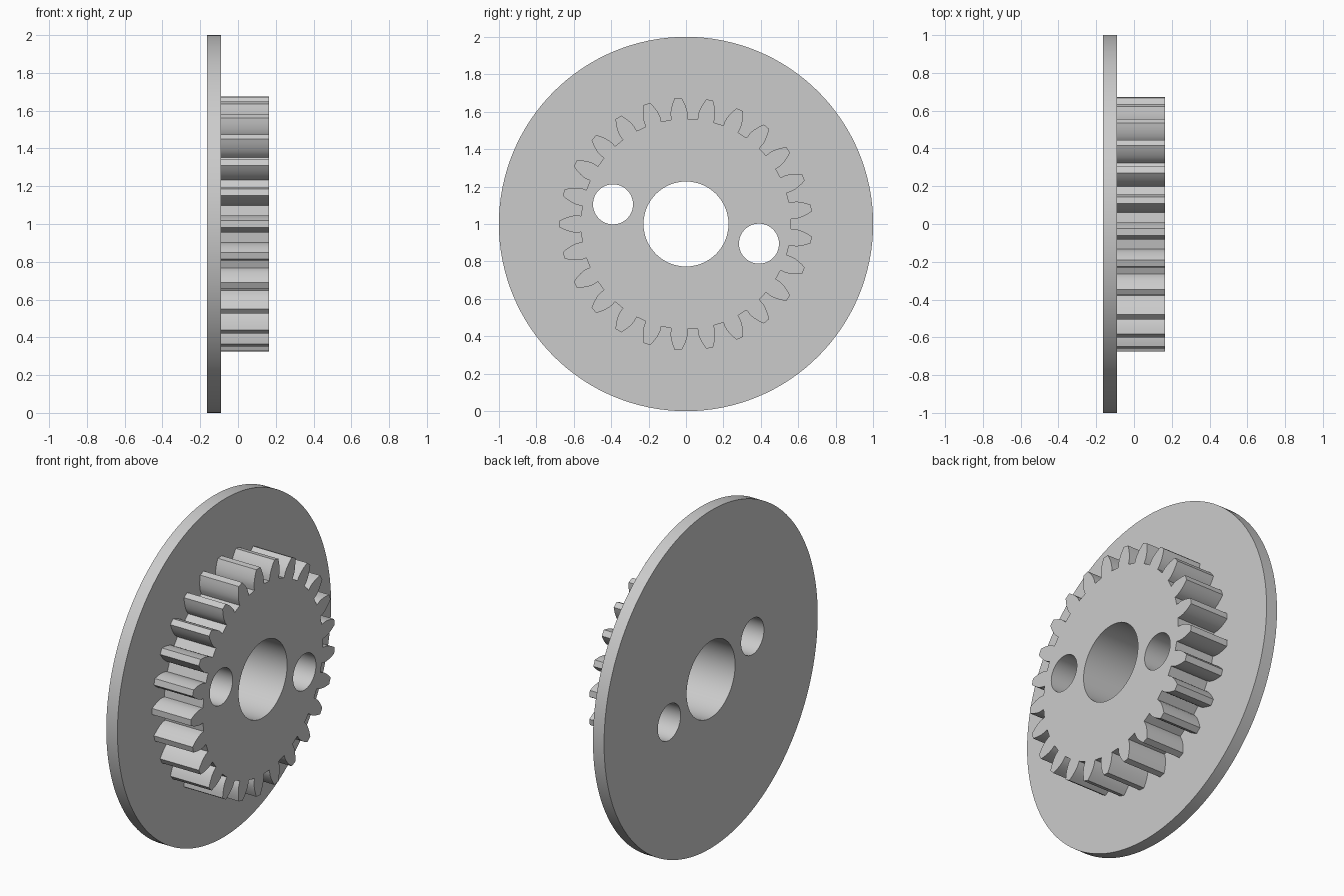
import bpy, bmesh
from math import acos, cos, sin, tan, pi, radians

cube = bpy.data.objects.get("Cube")
if cube:
    bpy.data.objects.remove(cube)

# Material
grey = bpy.data.materials.new("plain grey")
grey.use_nodes = True
grey.diffuse_color = (0.6, 0.6, 0.6, 1)
grey.node_tree.nodes["Principled BSDF"].inputs["Base Color"].default_value = (0.6, 0.6, 0.6, 1)

CENTRE_Z = 1.0


def circle(radius, y=0.0, z=0.0, count=64):
    return [(y + radius * cos(2 * pi * i / count), z + radius * sin(2 * pi * i / count))
            for i in range(count)]


def gear_outline(teeth, module, steps=5):
    """Involute spur gear outline with one tooth pointing towards -y."""
    pressure = radians(20)
    pitch = teeth * module / 2
    base, tip, root = pitch * cos(pressure), pitch + module, pitch - 1.25 * module
    inv = lambda a: tan(a) - a
    flank = [(root, pi / (2 * teeth) + inv(pressure))]
    for i in range(steps + 1):
        r = base + (tip - base) * i / steps
        a = acos(min(1, base / r))
        flank.append((r, pi / (2 * teeth) + inv(pressure) - inv(a)))
    tooth = [(r, -a) for r, a in flank] + [(r, a) for r, a in reversed(flank)]
    points = []
    for t in range(teeth):
        mid = pi + 2 * pi * t / teeth
        points += [(r * cos(mid + a), r * sin(mid + a)) for r, a in tooth]
    return points


def plate(name, loops, x0, x1):
    """Fill the outline minus its holes, then extrude it along x."""
    bm = bmesh.new()
    for loop in loops:
        verts = [bm.verts.new((x0, y, z + CENTRE_Z)) for y, z in loop]
        for i, v in enumerate(verts):
            bm.edges.new((verts[i - 1], v))
    bmesh.ops.triangle_fill(bm, edges=bm.edges[:], use_beauty=True, normal=(1, 0, 0))
    ext = bmesh.ops.extrude_face_region(bm, geom=bm.faces[:], use_keep_orig=True)
    moved = [g for g in ext["geom"] if isinstance(g, bmesh.types.BMVert)]
    bmesh.ops.translate(bm, verts=moved, vec=(x1 - x0, 0, 0))
    bmesh.ops.recalc_face_normals(bm, faces=bm.faces[:])
    mesh = bpy.data.meshes.new(name)
    bm.to_mesh(mesh)
    bm.free()
    mesh.materials.append(grey)
    obj = bpy.data.objects.new(name, mesh)
    bpy.context.collection.objects.link(obj)
    bpy.ops.object.select_all(action="DESELECT")
    obj.select_set(True)
    bpy.context.view_layer.objects.active = obj
    bpy.ops.object.shade_smooth_by_angle(angle=radians(25))


# Central bore and two opposite pin holes, shared by both parts
holes = [circle(0.227)] + [circle(0.107, s * 0.39, -s * 0.105, 48) for s in (1, -1)]

plate("flange_disc", [circle(1.0, count=128)] + holes, -0.163, -0.09)
plate("spur_gear", [gear_outline(25, 0.05)] + holes, -0.09, 0.163)
